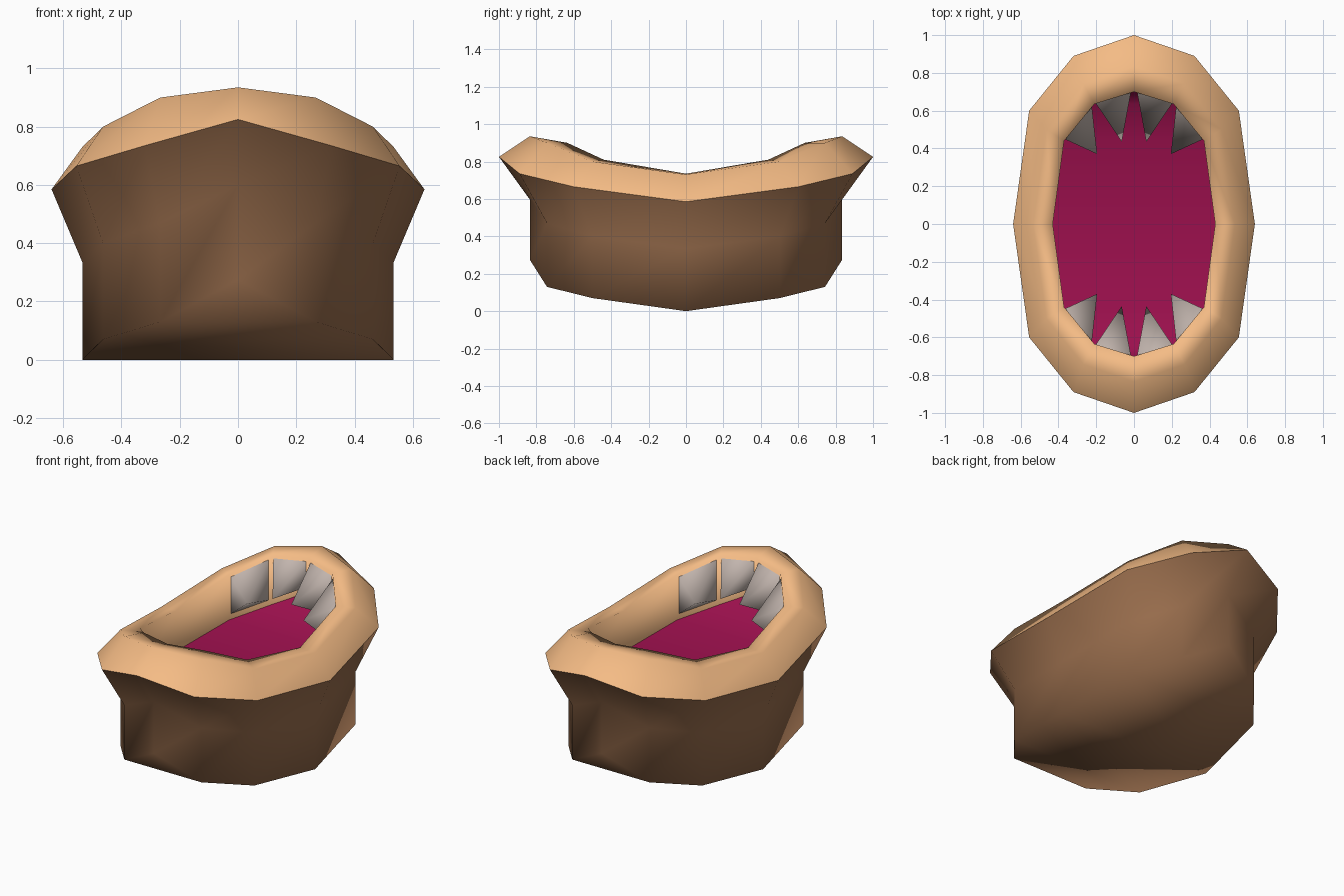
import bpy
from mathutils import Vector

if "Cube" in bpy.data.objects:
    bpy.data.objects.remove(bpy.data.objects["Cube"])

# Quarter outline of the oval, mirrored into twelve points
QUARTER = [(0.64, 0.0), (0.555, 0.60), (0.32, 0.89), (0.0, 1.0)]
INNER = [(0.43, 0.0), (0.37, 0.44), (0.21, 0.635), (0.0, 0.70)]


def ring(outline, scale, heights):
    q = [Vector((x * scale, y * scale, z)) for (x, y), z in zip(outline, heights)]

    def flip(i, sx, sy):
        return Vector((q[i].x * sx, q[i].y * sy, q[i].z))
    return (q + [flip(i, -1, 1) for i in (2, 1, 0)]
            + [flip(i, -1, -1) for i in (1, 2, 3)] + [flip(i, 1, -1) for i in (2, 1)])


def material(name, rgb):
    m = bpy.data.materials.new(name)
    m.diffuse_color = (*rgb, 1)
    m.use_nodes = True
    m.node_tree.nodes["Principled BSDF"].inputs["Base Color"].default_value = m.diffuse_color
    return m


def add(name, verts, faces, mat):
    mesh = bpy.data.meshes.new(name)
    mesh.from_pydata([tuple(v) for v in verts], [], faces)
    mesh.polygons.foreach_set("use_smooth", [True] * len(mesh.polygons))
    mesh.materials.append(mat)
    mesh.update()
    ob = bpy.data.objects.new(name, mesh)
    bpy.context.collection.objects.link(ob)
    return ob


def loft(rings):
    verts = [v for r in rings for v in r]
    faces = []
    for k in range(len(rings) - 1):
        for i in range(12):
            j = (i + 1) % 12
            faces.append((k * 12 + i, k * 12 + j, k * 12 + 12 + j, k * 12 + 12 + i))
    return verts, faces


# Cross strips that close a twelve-point ring
CAP = [(2, 3, 4), (1, 2, 4, 5), (0, 1, 5, 6), (11, 0, 6, 7), (10, 11, 7, 8), (9, 10, 8)]

skin = material("brown", (0.32, 0.155, 0.074))
lip_mat = material("tan", (0.91, 0.50, 0.235))
red = material("crimson", (0.33, 0.005, 0.074))
white = material("tooth_white", (0.55, 0.47, 0.43))

base = ring(QUARTER, 0.835, [0.0, 0.07, 0.13, 0.275])
waist = ring(QUARTER, 0.835, [0.335, 0.40, 0.47, 0.60])
outer = ring(QUARTER, 1.0, [0.585, 0.665, 0.735, 0.825])
crest = ring(QUARTER, 0.835, [0.73, 0.80, 0.90, 0.935])
inner = ring(INNER, 1.0, [0.735, 0.81, 0.90, 0.91])
floor = ring(INNER, 1.0, [0.48, 0.525, 0.59, 0.70])

# Body shell with closed underside
verts, faces = loft([base, waist, outer])
add("body", verts, faces + [f[::-1] for f in CAP], skin)

# Rounded lip and inner wall
verts, faces = loft([outer, crest, inner, floor])
add("lip", verts, faces, lip_mat)

# Mouth floor
add("mouth_floor", floor, CAP, red)

# Pyramid teeth: four at each end, standing on the inner wall
TIPS = {1: (0.195, 0.37, 0.70), 2: (0.065, 0.435, 0.74)}
for sy in (1, -1):
    for sx in (1, -1):
        for k, (tx, ty, tz) in TIPS.items():
            a, b = inner[k], inner[k + 1]
            c, d = floor[k], floor[k + 1]
            quad = [a.lerp(b, 0.04), a.lerp(b, 0.92), c.lerp(d, 0.92), c.lerp(d, 0.04)]
            for p in quad[:2]:
                p.z -= 0.02
            for p in quad[2:]:
                p.z += 0.035
            pts = [Vector((p.x * sx, p.y * sy, p.z)) for p in quad]
            pts.append(Vector((tx * sx, ty * sy, tz)))
            tf = [(1, 0, 4), (2, 1, 4), (3, 2, 4), (0, 3, 4)]
            if sx * sy < 0:
                tf = [f[::-1] for f in tf]
            add("tooth", pts, tf, white)
